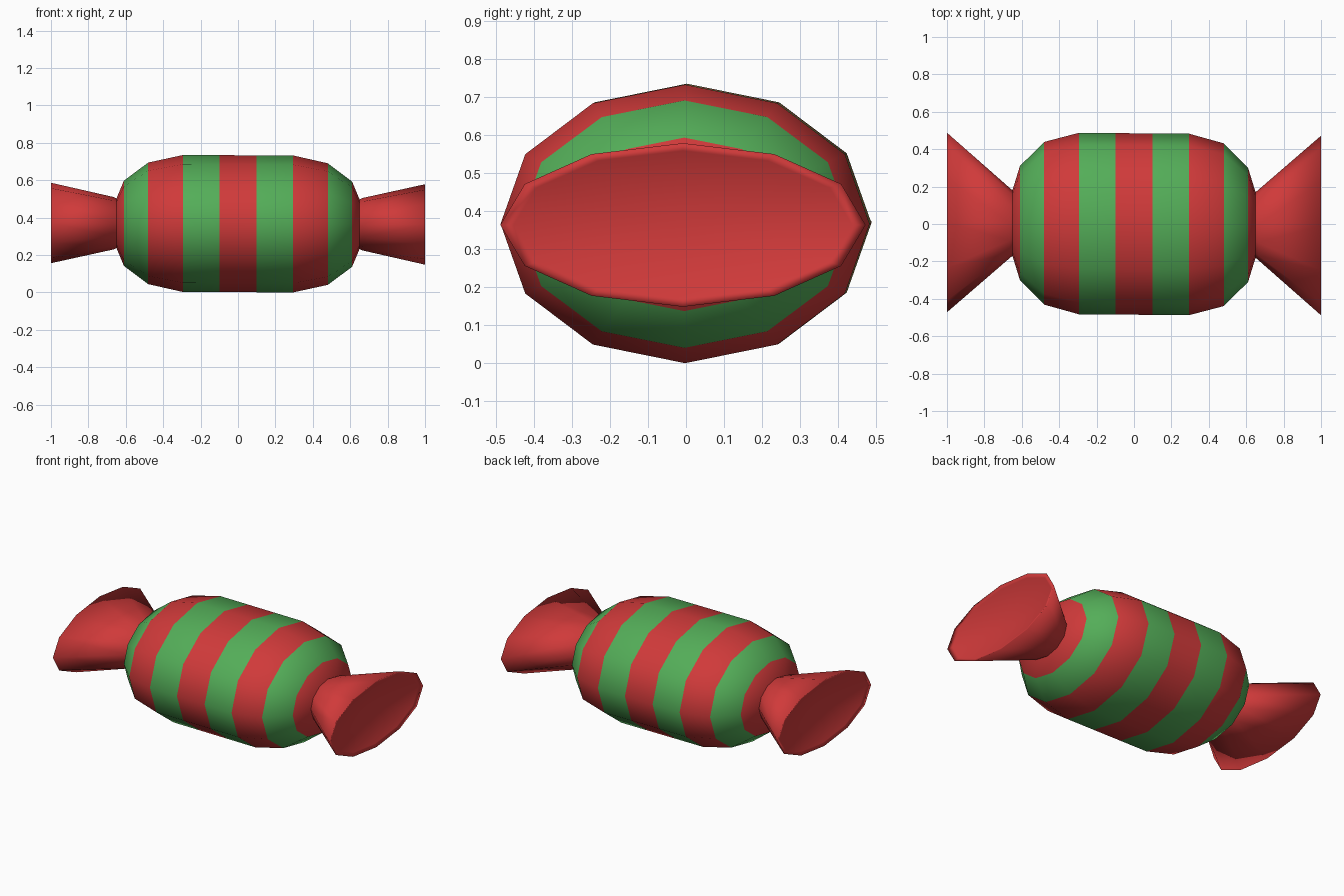
import bpy, bmesh, math

if "Cube" in bpy.data.objects:
    bpy.data.objects.remove(bpy.data.objects["Cube"])

SIDES = 12
CENTRE_Z = 0.367


def material(name, rgb):
    m = bpy.data.materials.new(name)
    m.diffuse_color = (*rgb, 1.0)
    m.use_nodes = True
    m.node_tree.nodes["Principled BSDF"].inputs["Base Color"].default_value = m.diffuse_color
    return m


red = material("candy red", (0.63, 0.042, 0.042))
green = material("candy green", (0.088, 0.42, 0.098))


def lathe(name, rings, colours, tip=None):
    """Loft elliptical 12-sided rings (x, ry, rz); colours gives one slot per band."""
    bm = bmesh.new()
    loops = []
    for x, ry, rz in rings:
        # the whole sweet is turned and tilted very slightly
        cy, cz = -0.008 * x, CENTRE_Z - 0.004 * x
        loops.append([bm.verts.new((x, cy + ry * math.sin(2 * math.pi * i / SIDES),
                                    cz + rz * math.cos(2 * math.pi * i / SIDES)))
                      for i in range(SIDES)])
    for a, b, c in zip(loops, loops[1:], colours):
        for i in range(SIDES):
            j = (i + 1) % SIDES
            bm.faces.new((a[i], a[j], b[j], b[i])).material_index = c
    if tip is not None:
        t = bm.verts.new((tip, -0.008 * tip, CENTRE_Z - 0.004 * tip))
        for i in range(SIDES):
            bm.faces.new((loops[-1][i], loops[-1][(i + 1) % SIDES], t))
    # bands wind inward when the rings run towards -x
    if rings[-1][0] > rings[0][0]:
        bmesh.ops.reverse_faces(bm, faces=bm.faces[:])
    for f in bm.faces:
        f.smooth = True
    me = bpy.data.meshes.new(name)
    bm.to_mesh(me)
    bm.free()
    # make the winding agree with the outward side of the first band
    p = me.polygons[0]
    if p.normal.y * p.center.y + p.normal.z * (p.center.z - CENTRE_Z) < 0:
        me.flip_normals()
    me.materials.append(red)
    me.materials.append(green)
    ob = bpy.data.objects.new(name, me)
    bpy.context.collection.objects.link(ob)
    return ob


# striped body: half profile mirrored in x
half = [(0.10, 0.485, 0.366), (0.295, 0.485, 0.366), (0.48, 0.435, 0.325),
        (0.61, 0.305, 0.228), (0.65, 0.175, 0.132)]
profile = [(-x, a, b) for x, a, b in reversed(half)] + half
lathe("candy_body", profile, [0, 1, 0, 1, 0, 1, 0, 1, 0])

# flared wrapper ends with a thin rim and a shallow hollow
for side, label in ((-1, "left"), (1, "right")):
    rings = [(0.65, 0.175, 0.132), (0.665, 0.188, 0.14),
             (1.0, 0.48, 0.215), (0.99, 0.445, 0.195)]
    lathe(label + "_wrapper_end", [(side * x, a, b) for x, a, b in rings],
          [0, 0, 0], tip=side * 0.92)
